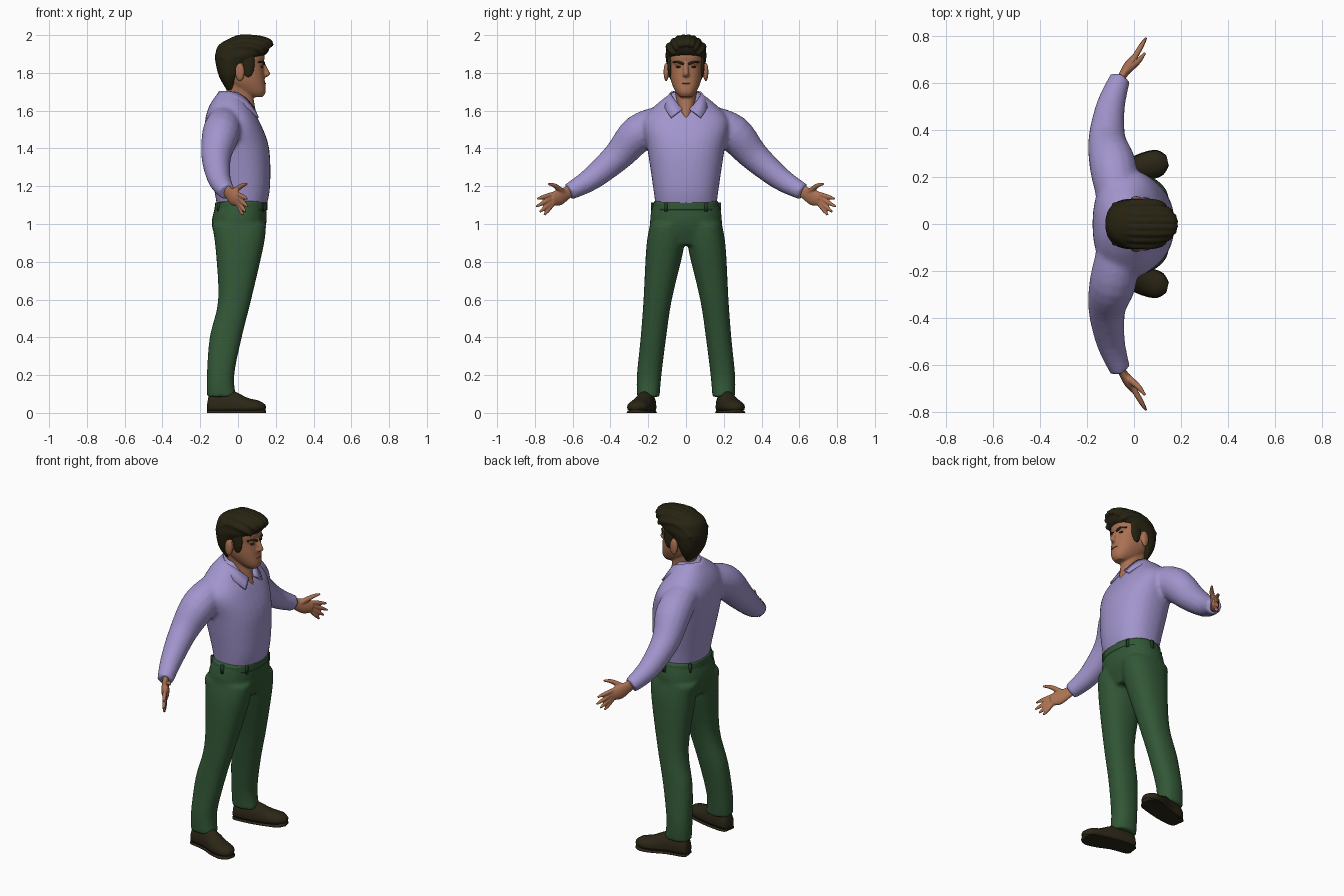
import bpy, bmesh, math
from mathutils import Vector, Matrix

default_cube = bpy.data.objects.get("Cube")
if default_cube:
    bpy.data.objects.remove(default_cube, do_unlink=True)

SIDES = (1, -1)


def material(name, red, green, blue):
    mat = bpy.data.materials.new(name)
    mat.use_nodes = True
    mat.diffuse_color = (red, green, blue, 1)
    shader = mat.node_tree.nodes["Principled BSDF"]
    shader.inputs["Base Color"].default_value = mat.diffuse_color
    shader.inputs["Roughness"].default_value = .8
    return mat


lavender = material("lavender cloth", .36, .3, .61)
green = material("green cloth", .032, .095, .037)
dark_green = material("dark green cloth", .015, .045, .018)
skin = material("tan skin", .4, .165, .085)
lip = material("dark skin", .22, .075, .045)
dark_hair = material("dark brown hair", .02, .017, .006)
leather = material("brown leather", .024, .019, .008)


def smooth_rows(rows, steps=4):
    """Pass a smooth spline through a few key rows of numbers."""
    rows = [Vector(row) for row in rows]
    last = len(rows) - 1
    result = []
    for i in range(last):
        before, start, end, after = (rows[max(0, min(last, i + k))] for k in range(-1, 3))
        leave, arrive = (end - before) / 2, (after - start) / 2
        for step in range(steps):
            t = step / steps
            ease = t * t * (3 - 2 * t)
            result.append(start.lerp(end, ease) + leave * t * (1 - t) ** 2 - arrive * t * t * (1 - t))
    return result + [rows[-1]]


def skin_rings(bm, rings):
    """Join neighbouring rings with quads and close both ends."""
    for ring, following in zip(rings, rings[1:]):
        for i, vert in enumerate(ring):
            bm.faces.new((ring[i - 1], vert, following[i], following[i - 1]))
    bm.faces.new(rings[0])
    bm.faces.new(rings[-1])


def circle(count):
    return [(math.cos(math.tau * k / count), math.sin(math.tau * k / count)) for k in range(count)]


def squared(value, power=.87):
    return math.copysign(abs(value) ** power, value)


def stack(bm, rows, side=1):
    """Level sections from rows of height, back, front, inner and outer edge."""
    rings = []
    for z, back, front, inner, outer in smooth_rows(rows):
        middle = Vector(((back + front) / 2, (inner + outer) / 2))
        half = Vector(((front - back) / 2, (outer - inner) / 2))
        rings.append([bm.verts.new((middle.x + half.x * squared(c),
                                    side * (middle.y + half.y * squared(s)), z))
                      for c, s in circle(32)])
    skin_rings(bm, rings)


def centred_stack(bm, rows):
    stack(bm, [(z, back, front, -half, half) for z, back, front, half in rows])


def tube(bm, rows, side=1, flat=1, floor=-1):
    """Oval sections along a path: x, y, z, half width, optional half height."""
    rows = smooth_rows(rows)
    points = [row.to_3d() if len(row) == 3 else Vector(row[:3]) for row in rows]
    rings = []
    for i, (point, row) in enumerate(zip(points, rows)):
        along = points[min(i + 1, len(points) - 1)] - points[max(i - 1, 0)]
        across = along.cross(Vector((0, 0, 1))).normalized()
        upward = across.cross(along).normalized()
        ring = []
        for c, s in circle(16):
            spot = point + across * row[3] * c + upward * row[-1] * flat * s
            ring.append(bm.verts.new((spot.x, spot.y * side, max(spot.z, floor))))
        rings.append(ring)
    skin_rings(bm, rings)


def blob(bm, centre, size, side=1):
    x, y, z = centre
    place = Matrix.Translation((x, y * side, z)) @ Matrix.Diagonal((*size, 1))
    bmesh.ops.create_uvsphere(bm, u_segments=16, v_segments=10, radius=1, matrix=place)


def block(bm, centre, size):
    place = Matrix.Translation(centre) @ Matrix.Diagonal((*size, 1))
    bmesh.ops.create_cube(bm, size=1, matrix=place)


def finish(name, bm, mat, voxel=None, thickness=None, soften=3):
    """Turn the mesh into an object, optionally fused into one smooth surface."""
    bmesh.ops.recalc_face_normals(bm, faces=bm.faces)
    mesh = bpy.data.meshes.new(name)
    for face in bm.faces:
        face.smooth = True
    bm.to_mesh(mesh)
    bm.free()
    mesh.materials.append(mat)
    part = bpy.data.objects.new(name, mesh)
    bpy.context.collection.objects.link(part)
    if thickness:
        part.modifiers.new("Thickness", "SOLIDIFY").thickness = thickness
    if voxel:
        fuse = part.modifiers.new("Fuse", "REMESH")
        fuse.mode = "VOXEL"
        fuse.voxel_size = voxel
        fuse.use_smooth_shade = True
        relax = part.modifiers.new("Relax", "SMOOTH")
        relax.iterations = soften


# Shirt: torso and sleeves fused together
bm = bmesh.new()
centred_stack(bm, [(1.09, -.11, .15, .16), (1.2, -.13, .17, .175), (1.4, -.17, .165, .205),
                   (1.54, -.175, .115, .23), (1.63, -.15, .06, .16), (1.7, -.1, .02, .07)])
for side in SIDES:
    tube(bm, [(-.07, .12, 1.54, .09), (-.09, .25, 1.48, .1), (-.115, .36, 1.36, .08),
              (-.1, .5, 1.24, .062), (-.06, .62, 1.17, .045)], side)
finish("shirt", bm, lavender, voxel=.011, soften=5)

# Collar: a folded strip with two points at the front
bm = bmesh.new()
fold = [(-.1, 0, 1.705), (-.03, .08, 1.7), (.04, .07, 1.67), (.09, .02, 1.61)]
hem = [(-.135, 0, 1.65), (-.04, .12, 1.65), (.06, .11, 1.61), (.11, .08, 1.565)]
edges = []
for path in (fold, hem):
    whole = [(x, -y, z) for x, y, z in path[:0:-1]] + path
    edges.append([bm.verts.new(point) for point in smooth_rows(whole)])
upper, lower = edges
for i in range(len(upper) - 1):
    bm.faces.new((upper[i], upper[i + 1], lower[i + 1], lower[i]))
finish("collar", bm, lavender, thickness=.01)

# Trousers: hips and legs fused together
bm = bmesh.new()
centred_stack(bm, [(.89, -.1, .11, .13), (1, -.14, .15, .19), (1.125, -.11, .15, .17)])
for side in SIDES:
    stack(bm, [(1, -.14, .15, .01, .19), (.88, -.12, .135, .01, .21), (.6, -.105, .07, .075, .225),
               (.4, -.15, .02, .105, .24), (.2, -.165, -.02, .13, .26),
               (.085, -.165, -.01, .14, .26)], side)
finish("trousers", bm, green, voxel=.011, soften=5)

# Waistband with belt loops
bm = bmesh.new()
centred_stack(bm, [(1.075, -.125, .155, .178), (1.115, -.12, .155, .174)])
finish("waistband", bm, green)
bm = bmesh.new()
for side in SIDES:
    for x, y in ((.13, .105), (.02, .178), (-.1, .105)):
        block(bm, (x, y * side, 1.09), (.016, .016, .05))
finish("belt_loops", bm, dark_green)

# Shoes, each with a slightly wider sole
bm = bmesh.new()
shoe = [(-.16, .197, .03, .025, .03), (-.14, .2, .03, .044, .08), (-.04, .215, .03, .05, .09),
        (.05, .245, .03, .058, .05), (.11, .262, .03, .052, .035), (.143, .27, .03, .02, .015)]
for side in SIDES:
    tube(bm, shoe, side, floor=.012)
    tube(bm, [(x, y, 0, width + .003, .02) for x, y, z, width, height in shoe], side, floor=0)
finish("shoes", bm, leather)

# Hands: flat palm, fanned fingers and a raised thumb
bm = bmesh.new()
for side in SIDES:
    tube(bm, [(-.07, .59, 1.19, .018), (-.05, .63, 1.165, .018), (-.02, .675, 1.14, .023),
              (.008, .71, 1.13, .017)], side, flat=1.9)
    for finger, length in enumerate((.1, .115, .1, .08)):
        pitch = .25 + finger / 5
        reach = Vector((math.cos(pitch) / 2, math.cos(pitch) * .86, -math.sin(pitch))) * length
        root = Vector((0, .705, 1.158 - finger * .017))
        tube(bm, [(*(root + reach * t), radius)
                  for t, radius in ((-.3, .012), (.5, .012), (1, .006))], side)
    tube(bm, [(-.04, .645, 1.16, .017), (.015, .69, 1.2, .013), (.048, .73, 1.213, .006)], side)
finish("hands", bm, skin, voxel=.005)

# Head fused with neck, nose, ears and mouth
bm = bmesh.new()
centred_stack(bm, [(1.672, .07, .13, .03), (1.7, 0, .147, .055), (1.76, -.07, .142, .08),
                   (1.84, -.1, .135, .09), (1.9, -.1, .14, .09), (1.96, -.05, .1, .055)])
centred_stack(bm, [(1.56, .06, .105, .01), (1.62, -.03, .09, .045), (1.74, -.07, .07, .06)])
tube(bm, [(.125, 0, 1.86, .011), (.145, 0, 1.82, .013), (.16, 0, 1.79, .013)])
blob(bm, (.145, 0, 1.79), (.022, .019, .012))
blob(bm, (.132, 0, 1.743), (.015, .028, .011))
for side in SIDES:
    blob(bm, (.01, .105, 1.805), (.026, .014, .05), side)
    blob(bm, (.115, .035, 1.85), (.022, .03, .009), side)
finish("head", bm, skin, voxel=.006)

# Lips, eyes and brows
bm = bmesh.new()
blob(bm, (.139, 0, 1.744), (.01, .024, .003))
finish("mouth", bm, lip)
bm = bmesh.new()
for side in SIDES:
    blob(bm, (.125, .036, 1.832), (.008, .018, .006), side)
    tube(bm, [(.138, .012, 1.846, .006), (.132, .04, 1.857, .007), (.108, .068, 1.857, .004)], side)
finish("eyes_and_brows", bm, dark_hair)

# Hair: swept cap, sideburns and combed locks
bm = bmesh.new()
centred_stack(bm, [(1.71, -.06, -.02, .05), (1.78, -.1, .01, .09), (1.86, -.12, .07, .105),
                   (1.9, -.12, .15, .108), (1.95, -.1, .165, .095), (1.99, -.03, .11, .045)])
for side in SIDES:
    blob(bm, (.055, .085, 1.85), (.035, .014, .075), side)
    for lock in range(4):
        y = .012 + lock * .023
        crown = 1.982 - lock * lock * .005
        front = .182 - lock * lock * .005
        tube(bm, [(-.09, y, crown - .06, .01), (-.01, y * 1.1, crown, .016),
                  (front / 2, y * 1.1, crown, .019), (front - .02, y, crown - .015, .016),
                  (front, y * .8, crown - .04, .008)], side)
finish("hair", bm, dark_hair, voxel=.006, soften=2)
